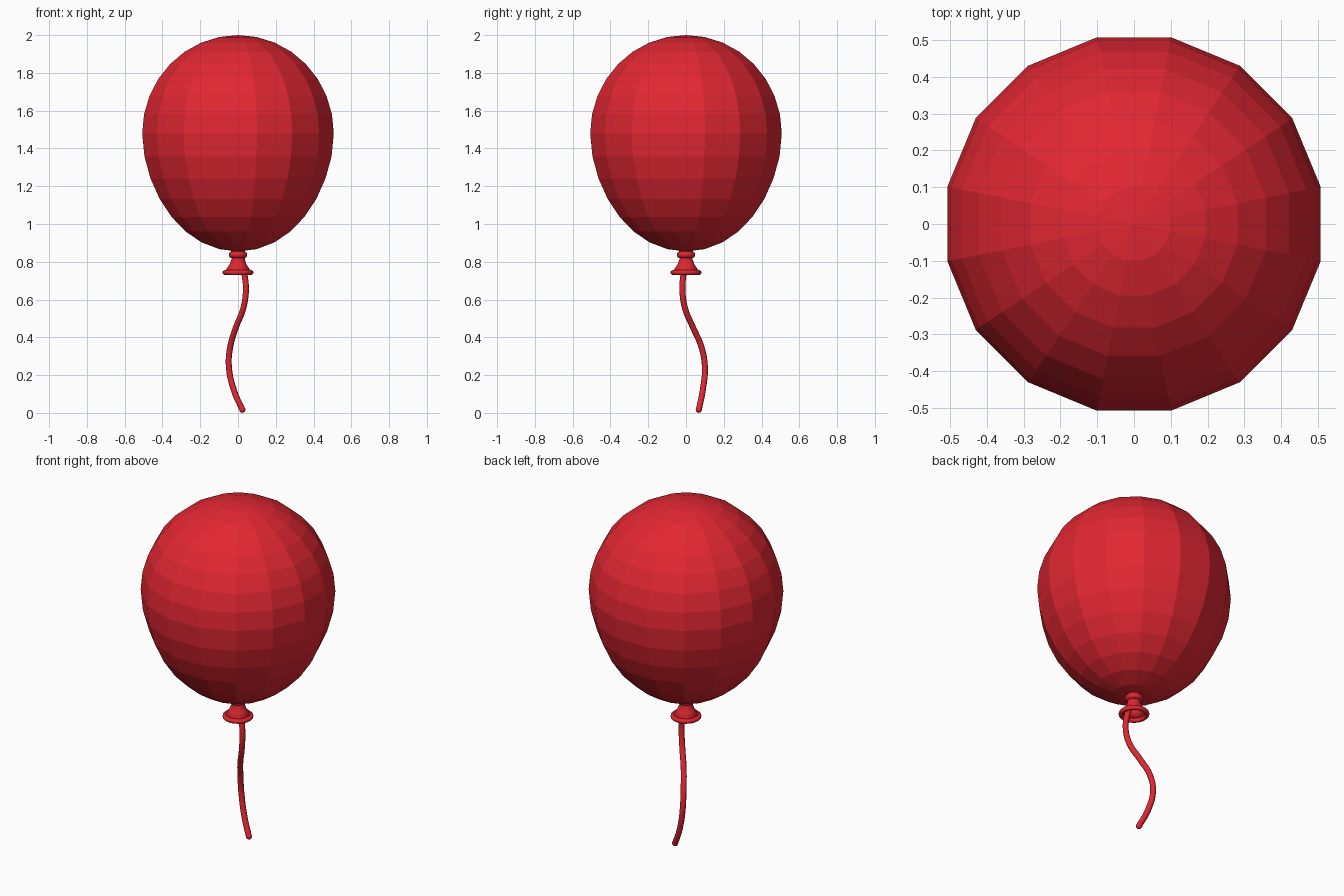
import bpy, bmesh, math
from mathutils import Vector

if "Cube" in bpy.data.objects:
    bpy.data.objects.remove(bpy.data.objects["Cube"])

red = bpy.data.materials.new("balloon red")
red.diffuse_color = (0.76, 0.02, 0.032, 1)
red.use_nodes = True
red.node_tree.nodes["Principled BSDF"].inputs["Base Color"].default_value = red.diffuse_color


def finish(name, smooth=False):
    ob = bpy.context.object
    ob.name = name
    ob.data.materials.append(red)
    if smooth:
        bpy.ops.object.shade_smooth()
    return ob


# Balloon: faceted 16-sided sphere, stretched into an egg below its widest ring
bpy.ops.mesh.primitive_uv_sphere_add(segments=16, ring_count=16, radius=1)
balloon = finish("balloon")
for v in balloon.data.vertices:
    x, y, z = v.co
    a = math.atan2(y, x) + math.pi / 16
    r = math.hypot(x, y) * 0.517
    drop = max(0, -z)
    r *= 1 - 0.12 * drop * drop * (1 - drop)
    v.co = (r * math.cos(a), r * math.sin(a), 1.48 + z * (0.52 if z > 0 else 0.625))


# Knot: round collar under the balloon and rolled lip round the mouth
def ring(name, major, minor, z):
    bpy.ops.mesh.primitive_torus_add(major_radius=major, minor_radius=minor,
                                     major_segments=32, minor_segments=12, location=(0, 0, z))
    return finish(name, True)


ring("knot_collar", 0.031, 0.018, 0.837)
ring("mouth_lip", 0.069, 0.013, 0.743)

# Neck: hollow flared skirt turned from a profile, outside then inside
profile = [(0.042, 0.875), (0.036, 0.85), (0.032, 0.82), (0.045, 0.785), (0.069, 0.75),
           (0.063, 0.742), (0.04, 0.775), (0.025, 0.81), (0, 0.815)]
bm = bmesh.new()
verts = [bm.verts.new((r, 0, z)) for r, z in profile]
edges = [bm.edges.new(pair) for pair in zip(verts, verts[1:])]
bmesh.ops.spin(bm, geom=verts + edges, cent=(0, 0, 0), axis=(0, 0, 1),
               angle=2 * math.pi, steps=32)
bmesh.ops.remove_doubles(bm, verts=bm.verts, dist=0.0001)
bmesh.ops.recalc_face_normals(bm, faces=bm.faces)
mesh = bpy.data.meshes.new("neck")
bm.to_mesh(mesh)
bm.free()
neck = bpy.data.objects.new("neck", mesh)
bpy.context.collection.objects.link(neck)
bpy.context.view_layer.objects.active = neck
bpy.ops.object.select_all(action='DESELECT')
neck.select_set(True)
finish("neck", True)

# String: wavy round cord
path = [(0.02, 0, 0.82), (0.035, -0.014, 0.73), (0.042, -0.019, 0.65), (0.027, -0.004, 0.55),
        (-0.01, 0.036, 0.455), (-0.042, 0.083, 0.345), (-0.048, 0.1, 0.24),
        (-0.02, 0.088, 0.115), (0.023, 0.068, 0.017)]
curve = bpy.data.curves.new("string", 'CURVE')
curve.dimensions = '3D'
curve.bevel_depth = 0.016
curve.bevel_resolution = 3
curve.resolution_u = 6
curve.use_fill_caps = True
spline = curve.splines.new('BEZIER')
spline.bezier_points.add(len(path) - 1)
for p, co in zip(spline.bezier_points, path):
    p.co = co
    p.handle_left_type = p.handle_right_type = 'AUTO'
curve.materials.append(red)
bpy.context.collection.objects.link(bpy.data.objects.new("string", curve))

# Rounded string tip
bpy.ops.mesh.primitive_uv_sphere_add(segments=12, ring_count=8, radius=0.0165, location=path[-1])
finish("string_tip", True)
